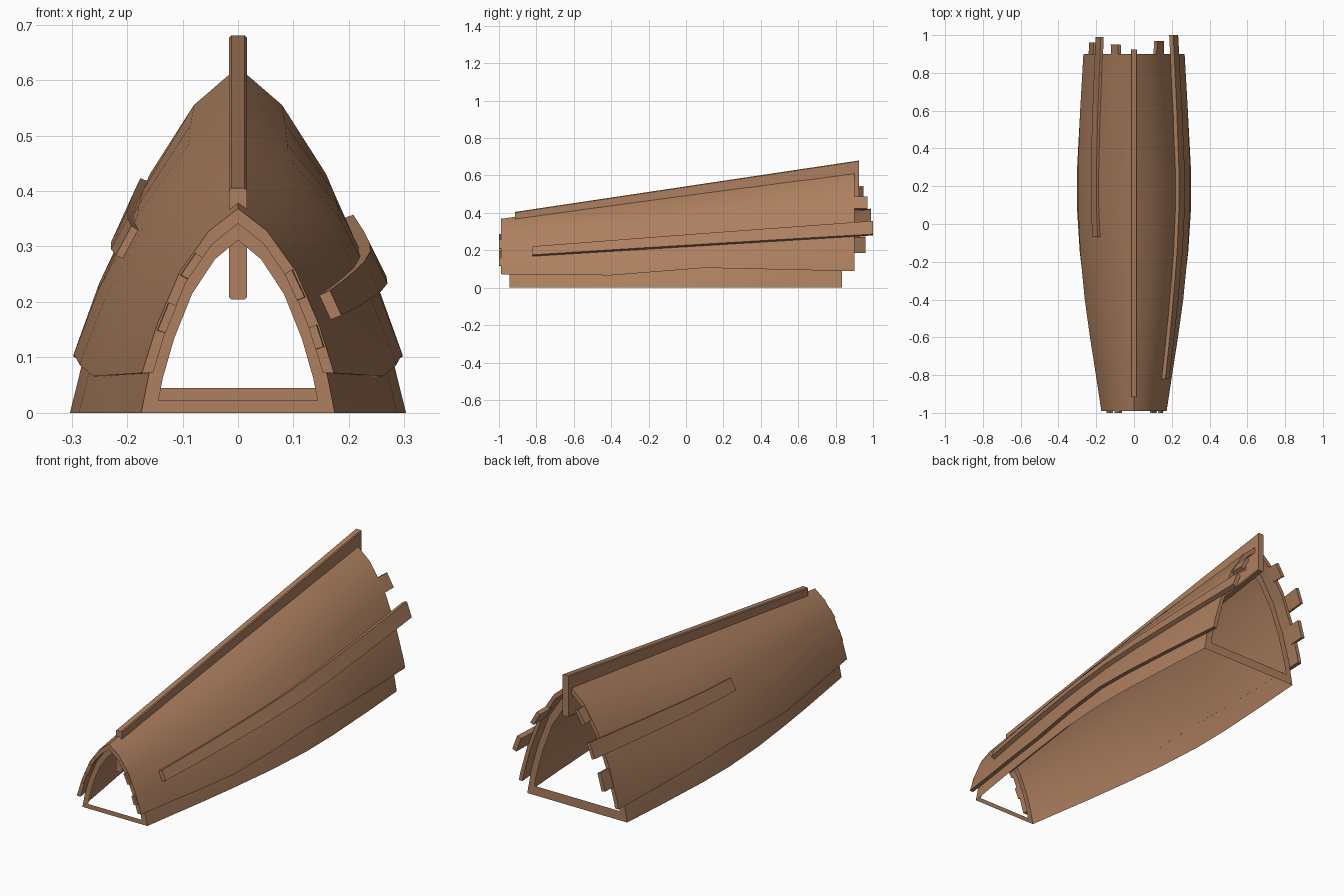
import bpy, bmesh, math

if "Cube" in bpy.data.objects:
    bpy.data.objects.remove(bpy.data.objects["Cube"])

wood = bpy.data.materials.new("warm_wood")
wood.diffuse_color = (0.42, 0.215, 0.115, 1)
wood.use_nodes = True
wood.node_tree.nodes["Principled BSDF"].inputs["Base Color"].default_value = wood.diffuse_color


def lerp_table(table, v):
    """Piecewise linear lookup."""
    if v <= table[0][0]:
        (a, b), (c, d) = table[0], table[1]
    elif v >= table[-1][0]:
        (a, b), (c, d) = table[-2], table[-1]
    else:
        for (a, b), (c, d) in zip(table, table[1:]):
            if a <= v <= c:
                break
    return b + (d - b) * (v - a) / (c - a)


# pointed arch: relative height -> relative half width
ARCH = [(0, 1), (0.2, 0.92), (0.43, 0.78), (0.69, 0.56), (0.89, 0.28), (1, 0)]
# plan: y -> half width of the roof at ground level
PLAN = [(-1, 0.186), (-0.8, 0.217), (-0.6, 0.249), (-0.4, 0.277), (-0.15, 0.307),
        (0.1, 0.323), (0.3, 0.321), (0.6, 0.305), (0.9, 0.284)]
# lower edge of the roof
EAVES = [(-1, 0.072), (-0.4, 0.066), (0.1, 0.106), (0.9, 0.088)]


def width(y):
    return lerp_table(PLAN, y)


def height(y):
    return 0.367 + (y + 1) * 0.135


def make(name, rings, closed=True, caps=True, smooth=True):
    """Skin a row of cross-sections (lists of x, y, z)."""
    bm = bmesh.new()
    rings = [[bm.verts.new(p) for p in s] for s in rings]
    n = len(rings[0])
    for a, b in zip(rings, rings[1:]):
        for i in range(n if closed else n - 1):
            j = (i + 1) % n
            bm.faces.new((a[i], a[j], b[j], b[i]))
    for r in (rings[0], rings[-1]) if caps else ():
        if n > 8:      # arch strip: cap with quads
            for i in range(n // 2 - 1):
                bm.faces.new((r[i], r[i + 1], r[n - 2 - i], r[n - 1 - i]))
        else:
            bm.faces.new(r)
    bmesh.ops.recalc_face_normals(bm, faces=bm.faces)
    return finish(name, bm, smooth)


def finish(name, bm, smooth=True):
    me = bpy.data.meshes.new(name)
    bm.to_mesh(me)
    bm.free()
    me.materials.append(wood)
    ob = bpy.data.objects.new(name, me)
    bpy.context.collection.objects.link(ob)
    if smooth:
        bpy.ops.object.select_all(action='DESELECT')
        ob.select_set(True)
        bpy.context.view_layer.objects.active = ob
        bpy.ops.object.shade_smooth_by_angle(angle=math.radians(25))
    return ob


def stations(y0, y1):
    return [y0] + [y for y, _ in PLAN if y0 + 0.01 < y < y1 - 0.01] + [y1]


def arch_line(y, w, h, zb):
    """Arch from the left foot over the ridge to the right foot."""
    u0 = zb / h
    us = [u0] + [max(u, u0 + 0.01) for u in (0.2, 0.43, 0.69, 0.89)] + [1]
    right = [(w * lerp_table(ARCH, u), y, h * u) for u in us]
    return [(-x, yy, z) for x, yy, z in right[:-1]] + right[::-1]


# roof shell
def roof_section(y):
    w, h, zb = width(y), height(y), lerp_table(EAVES, y)
    return arch_line(y, w, h, zb) + arch_line(y, w - 0.02, h - 0.027, zb)[::-1]


make("roof_shell", [roof_section(y) for y in stations(-0.99, 0.9)])


# inner wall skin, open underneath
def wall_line(y, dw=0.0, dh=0.0, zb=0.0):
    return arch_line(y, width(y) - 0.02 - dw, height(y) - 0.027 - dh, zb)


wall = make("arched_wall", [wall_line(y) for y in stations(-0.945, 0.835)],
            closed=False, caps=False)


# flat frames around the front and back openings, each with a sill
def frame(name, y, dw, dh, sill):
    make(name, [wall_line(y), wall_line(y, dw, dh, sill)], caps=False, smooth=False)


frame("front_frame", -0.945, 0.027, 0.036, 0.022)
frame("back_frame", 0.835, 0.032, 0.055, 0.045)


# ridge beam, following the slope of the roof
def beam_section(y, c=0.004):
    top = 0.405 + (y + 0.915) * 0.1495
    bot = top - 0.201
    w = 0.016
    return [(-w, y, bot + c), (-w + c, y, bot), (w - c, y, bot), (w, y, bot + c),
            (w, y, top - c), (w - c, y, top), (-w + c, y, top), (-w, y, top - c)]


make("ridge_beam", [beam_section(-0.915), beam_section(0.925)], smooth=False)


# planks lying on the arch surface
def on_surface(side, y, z, off):
    w, h = width(y), height(y)
    f = lambda zz: w * lerp_table(ARCH, zz / h)
    dx = (f(z + 0.02) - f(z - 0.02)) / 0.04
    k = off / math.hypot(1, dx)
    return (side * (f(z) + k), y, z - dx * k)


def plank(name, side, front, back, inner, outer):
    """front and back are (y, bottom z, top z)."""
    rows = []
    for y in stations(front[0], back[0]):
        t = (y - front[0]) / (back[0] - front[0])
        lo = front[1] + (back[1] - front[1]) * t
        hi = front[2] + (back[2] - front[2]) * t
        rows.append([on_surface(side, y, lo, inner), on_surface(side, y, lo, outer),
                     on_surface(side, y, hi, outer), on_surface(side, y, hi, inner)])
    return make(name, rows)


plank("long_side_plank_right", 1, (-0.82, 0.168, 0.212), (1.0, 0.28, 0.35), -0.002, 0.021)
plank("side_plank_left", -1, (-0.07, 0.278, 0.33), (0.99, 0.345, 0.418), -0.003, 0.014)

# plank ends sticking out at the back and slightly at the front
for i, (side, y1, lo, hi) in enumerate([(1, 0.97, 0.425, 0.488), (-1, 0.95, 0.485, 0.545),
                                        (-1, 0.96, 0.19, 0.275)]):
    plank(f"back_plank_end_{i + 1}", side, (0.88, lo, hi), (y1, lo, hi), -0.022, -0.003)
for i, (side, lo, hi) in enumerate([(1, 0.12, 0.16), (1, 0.21, 0.26),
                                    (-1, 0.15, 0.2), (-1, 0.25, 0.29)]):
    plank(f"front_plank_end_{i + 1}", side, (-1.0, lo, hi), (-0.97, lo, hi), -0.018, -0.003)
